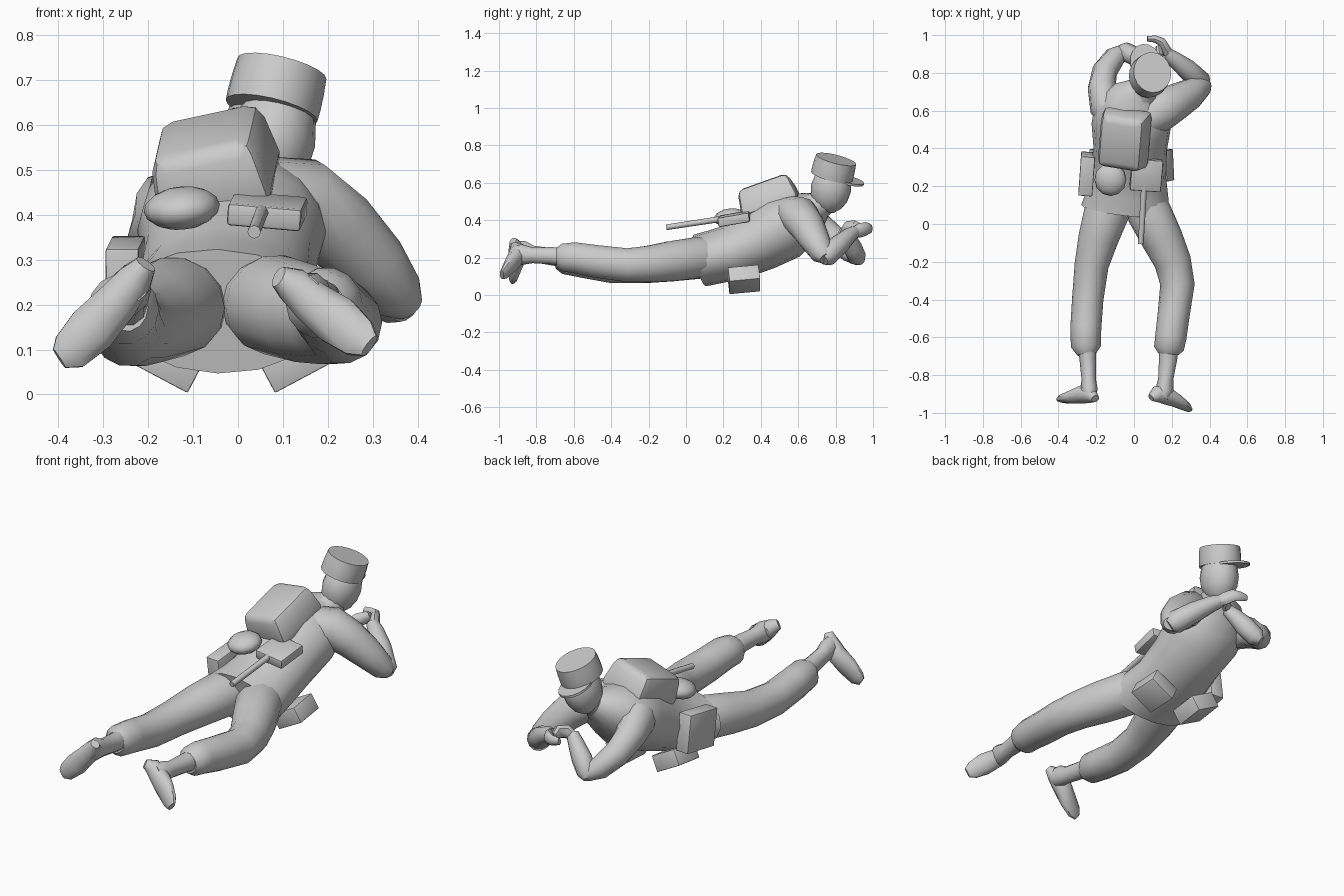
import bpy, bmesh, math
from mathutils import Vector, Matrix, Euler

grey = bpy.data.materials.new("plain grey")
grey.diffuse_color = (0.6, 0.6, 0.6, 1)
X, Y, Z = Vector((1, 0, 0)), Vector((0, 1, 0)), Vector((0, 0, 1))


def finish(name, bm, angle=40):
    bmesh.ops.recalc_face_normals(bm, faces=bm.faces)
    me = bpy.data.meshes.new(name)
    bm.to_mesh(me)
    bm.free()
    me.materials.append(grey)
    ob = bpy.data.objects.new(name, me)
    bpy.context.collection.objects.link(ob)
    bpy.ops.object.select_all(action='DESELECT')
    ob.select_set(True)
    bpy.context.view_layer.objects.active = ob
    bpy.ops.object.shade_smooth_by_angle(angle=math.radians(angle))
    return ob


def loft(name, rings, ref=X, n=12, angle=45):
    """Skin of elliptical rings (x, y, z, radius along ref, other radius)."""
    bm = bmesh.new()
    pts = [Vector(r[:3]) for r in rings]
    loops = []
    for i, r in enumerate(rings):
        t = (pts[min(i + 1, len(pts) - 1)] - pts[max(i - 1, 0)]).normalized()
        u = (ref - t * ref.dot(t)).normalized()
        v = t.cross(u)
        loops.append([bm.verts.new(pts[i] + u * r[3] * math.cos(a) + v * r[4] * math.sin(a))
                      for a in (2 * math.pi * k / n for k in range(n))])
    for a, b in zip(loops, loops[1:]):
        for k in range(n):
            bm.faces.new((a[k], a[(k + 1) % n], b[(k + 1) % n], b[k]))
    bm.faces.new(loops[0])
    bm.faces.new(loops[-1])
    return finish(name, bm, angle)


def box(name, loc, size, rot=(0, 0, 0), bevel=0.0, top=1.0):
    """Rotated box, optional narrower top and bevel."""
    bm = bmesh.new()
    bmesh.ops.create_cube(bm, size=1)
    for v in bm.verts:
        k = top if v.co.z > 0 else 1
        v.co = Vector((v.co.x * size[0] * k, v.co.y * size[1] * k, v.co.z * size[2]))
    if bevel:
        bmesh.ops.bevel(bm, geom=bm.edges[:], offset=bevel, segments=2, affect='EDGES', profile=0.5)
    m = Euler([math.radians(a) for a in rot]).to_matrix().to_4x4()
    bm.transform(Matrix.Translation(loc) @ m)
    return finish(name, bm)


def ball(name, loc, radii, rot=(0, 0, 0), seg=12):
    bm = bmesh.new()
    bmesh.ops.create_uvsphere(bm, u_segments=seg, v_segments=8, radius=1)
    bm.transform(Matrix.Translation(loc) @ Euler([math.radians(a) for a in rot]).to_matrix().to_4x4()
                 @ Matrix.Diagonal((*radii, 1)))
    return finish(name, bm, 60)


# jacket, rising from hem to neck, hem flared over the trousers
loft("jacket", [(-.045, .075, .185, .236, .142), (-.035, .16, .205, .217, .145),
                (-.03, .26, .23, .20, .152), (-.02, .40, .295, .195, .168),
                (-.015, .52, .36, .21, .178), (-.005, .61, .415, .205, .15),
                (.02, .68, .455, .14, .10), (.05, .72, .48, .075, .07)], n=16)
loft("collar", [(.04, .68, .46, .085, .085), (.06, .74, .50, .07, .07)])
loft("neck", [(.05, .70, .47, .06, .06), (.075, .77, .54, .055, .06)])

# trousers, bloused over the boots
loft("left_trouser_leg", [(-.12, .16, .20, .10, .10), (-.145, .06, .195, .12, .112),
                          (-.19, -.08, .175, .106, .105), (-.225, -.22, .155, .09, .094),
                          (-.245, -.40, .15, .083, .088), (-.255, -.55, .175, .082, .085),
                          (-.255, -.65, .19, .079, .08), (-.25, -.69, .195, .05, .055)], n=14)
loft("right_trouser_leg", [(.04, .16, .21, .09, .09), (.08, .06, .20, .118, .112),
                           (.15, -.08, .18, .11, .11), (.205, -.20, .165, .098, .1),
                           (.23, -.32, .16, .091, .092), (.21, -.48, .18, .085, .089),
                           (.195, -.60, .2, .083, .084), (.185, -.66, .2, .079, .076),
                           (.183, -.69, .2, .053, .055)], n=14)

# boots with the heels raised
loft("left_boot_shaft", [(-.25, -.62, .195, .05, .055), (-.245, -.72, .205, .043, .048),
                         (-.24, -.82, .22, .038, .046), (-.238, -.875, .235, .045, .058),
                         (-.232, -.92, .25, .034, .045)], n=10)
loft("right_boot_shaft", [(.185, -.62, .2, .055, .055), (.18, -.72, .21, .048, .048),
                          (.168, -.82, .212, .04, .044), (.162, -.88, .215, .048, .058),
                          (.15, -.925, .222, .036, .045)], n=10)
loft("left_foot", [(-.205, -.925, .29, .02, .025), (-.23, -.905, .255, .044, .042),
                   (-.27, -.90, .205, .05, .05), (-.325, -.915, .145, .036, .058),
                   (-.375, -.925, .095, .024, .047), (-.398, -.93, .08, .012, .026)], ref=Y, n=10)
loft("right_foot", [(.09, -.92, .262, .02, .025), (.12, -.90, .245, .044, .042),
                    (.165, -.905, .205, .05, .05), (.22, -.935, .165, .036, .058),
                    (.27, -.965, .125, .024, .047), (.293, -.985, .108, .013, .028)], ref=Y, n=10)

# arms folded in front of the face
loft("right_upper_arm", [(.06, .56, .44, .09, .10), (.14, .60, .43, .10, .11),
                         (.22, .645, .37, .093, .098), (.30, .69, .29, .078, .082),
                         (.355, .73, .22, .062, .062), (.38, .75, .195, .035, .04)], ref=Z)
loft("right_forearm", [(.375, .73, .19, .035, .035), (.355, .75, .21, .06, .058),
                       (.28, .82, .27, .054, .054), (.21, .875, .32, .042, .042),
                       (.17, .905, .34, .032, .032)], ref=Z)
loft("right_hand", [(.19, .89, .33, .028, .028), (.165, .93, .345, .038, .026),
                    (.145, .965, .355, .036, .024), (.11, .98, .355, .028, .019),
                    (.07, .98, .36, .018, .014)], ref=Z, n=8)
loft("left_upper_arm", [(-.08, .55, .41, .10, .09), (-.15, .63, .40, .10, .09),
                        (-.17, .72, .355, .08, .075), (-.155, .81, .29, .067, .067),
                        (-.10, .885, .225, .057, .057), (-.05, .92, .19, .035, .035)], ref=Z)
loft("left_forearm", [(-.07, .935, .175, .02, .025), (-.05, .915, .20, .05, .05),
                      (.0, .89, .255, .054, .05), (.05, .865, .31, .042, .04),
                      (.085, .845, .345, .032, .032)], ref=Z)
loft("left_hand", [(.08, .85, .34, .026, .026), (.11, .865, .36, .036, .026),
                   (.135, .90, .365, .034, .024), (.13, .94, .355, .022, .016)], ref=Z, n=8)

# head and tilted peaked cap
ball("head", (.078, .775, .568), (.095, .108, .135), (-12, 10, 0), 16)
up = Vector((.23, .24, .94)).normalized()
base = Vector((.076, .78, .637))
cap = [(*(base + up * h), r, r * 1.08) for h, r in ((-.005, .105), (.02, .106), (.055, .105), (.094, .102))]
loft("cap", cap, n=20, angle=30)
brim_ref = Vector((-.1, 1, 0))
tip = base + Vector((-.015, .075, -.022))
loft("cap_peak", [(*(tip - up * .006), .1, .085), (*(tip + up * .006), .1, .085)],
     ref=brim_ref, n=16, angle=30)

# backpack and kit on the lower back
box("backpack", (-.055, .445, .515), (.27, .33, .16), (20, -12, -9), .035, .86)
ball("canteen", (-.125, .235, .415), (.085, .088, .047), (8, -6, 0))
box("shovel_pouch", (.065, .26, .408), (.165, .17, .05), (10, 5, -4), .008)
loft("shovel_handle", [(.058, .28, .42, .016, .016), (.036, -.105, .362, .015, .015)], n=8)

# pouches on the hip and belly
box("hip_bag", (-.25, .265, .24), (.075, .21, .2), (8, 0, -4), .006)
for side, name in ((-1, "left"), (1, "right")):
    box(name + "_belly_pouch", (-.015 + side * .14, .31, .083), (.15, .165, .085),
        (6, -28 * side, 0), .004)
